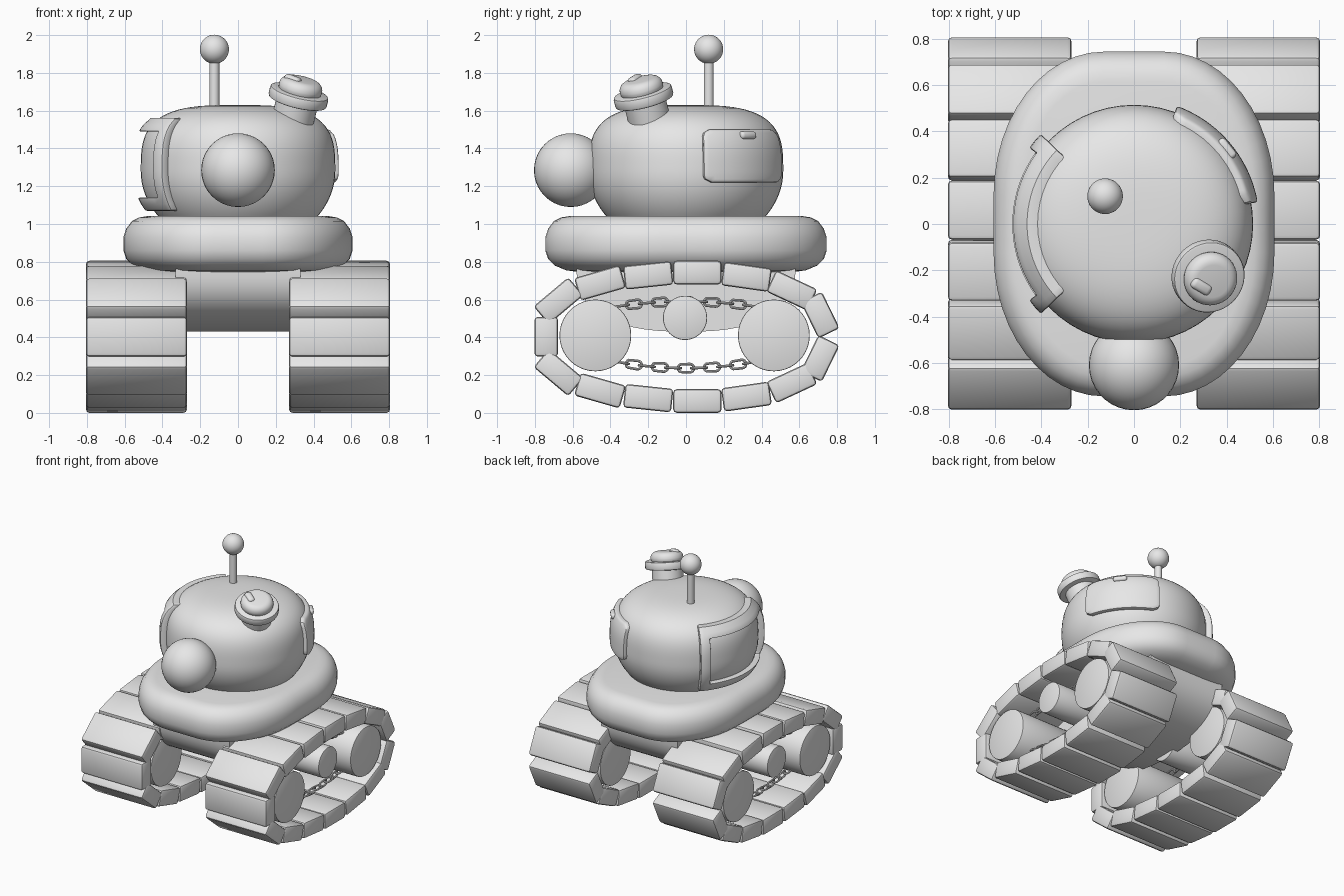
import bpy, bmesh, math
from math import sin, cos, radians, pi
from mathutils import Matrix, Vector

if "Cube" in bpy.data.objects:
    bpy.data.objects.remove(bpy.data.objects["Cube"])

COLOUR = (0.8, 0.8, 0.8, 1)
grey = bpy.data.materials.new("light_grey")
grey.use_nodes = True
grey.diffuse_color = COLOUR
grey.node_tree.nodes["Principled BSDF"].inputs["Base Color"].default_value = COLOUR
parts = []


def finish(name, bm, matrix=Matrix(), bevel=0.0, segments=2):
    """Bevel the sharp edges, then turn the bmesh into an object."""
    bmesh.ops.recalc_face_normals(bm, faces=bm.faces)
    if bevel:
        sharp = [e for e in bm.edges if len(e.link_faces) == 2 and e.calc_face_angle() > 0.8]
        bmesh.ops.bevel(bm, geom=sharp, offset=bevel, segments=segments,
                        profile=0.5, affect='EDGES', clamp_overlap=True)
    mesh = bpy.data.meshes.new(name)
    bm.to_mesh(mesh)
    bm.free()
    mesh.materials.append(grey)
    return place(name, mesh, matrix)


def place(name, mesh, matrix):
    ob = bpy.data.objects.new(name, mesh)
    ob.matrix_world = matrix
    bpy.context.collection.objects.link(ob)
    parts.append(ob)
    return ob


def box(name, size, matrix, bevel, segments=2):
    bm = bmesh.new()
    bmesh.ops.create_cube(bm, size=1, matrix=Matrix.Diagonal((*size, 1)))
    return finish(name, bm, matrix, bevel, segments)


def cylinder(name, radius, start, end, bevel=0.0, segments=2):
    start, end = Vector(start), Vector(end)
    axis = end - start
    bm = bmesh.new()
    bmesh.ops.create_cone(bm, cap_ends=True, segments=40, radius1=radius,
                          radius2=radius, depth=axis.length)
    turn = axis.to_track_quat('Z', 'Y').to_matrix().to_4x4()
    return finish(name, bm, Matrix.Translation((start + end) / 2) @ turn, bevel, segments)


def ball(name, radius, centre):
    bm = bmesh.new()
    bmesh.ops.create_uvsphere(bm, u_segments=36, v_segments=20, radius=radius)
    return finish(name, bm, Matrix.Translation(centre))


def loft(name, rings):
    """Skin a stack of closed rings and cap both ends."""
    bm = bmesh.new()
    rows = [[bm.verts.new(p) for p in ring] for ring in rings]
    n = len(rows[0])
    for a, b in zip(rows, rows[1:]):
        for i in range(n):
            bm.faces.new((a[i], a[(i + 1) % n], b[(i + 1) % n], b[i]))
    bm.faces.new(rows[0])
    bm.faces.new(rows[-1])
    return finish(name, bm)


# Head: a dome, squarer above than below
HEAD_Z, HEAD_R = 1.28, 0.515


def head_radius(z):
    d = z - HEAD_Z
    if d > 0:
        return HEAD_R * max(0.0, 1 - (d / 0.35) ** 3.2) ** (1 / 3.2)
    return HEAD_R * math.sqrt(1 - (d / 0.418) ** 2)


heights = [1.02 + (HEAD_Z - 1.02) * i / 8 for i in range(8)]
heights += [HEAD_Z + 0.35 * sin(radians(a)) for a in range(0, 90, 4)]
loft("head", [[(head_radius(z) * cos(2 * pi * i / 56), head_radius(z) * sin(2 * pi * i / 56), z)
               for i in range(56)] for z in heights])


# Hull: a cushion with wide elliptical corners
def hull_ring(inset, z):
    ring = []
    for q, (sx, sy) in enumerate([(1, 1), (-1, 1), (-1, -1), (1, -1)]):
        for k in range(13):
            a = (q + k / 12) * pi / 2
            ring.append((sx * 0.13 + (0.477 - inset) * cos(a),
                         sy * 0.125 + (0.62 - inset) * sin(a), z))
    return ring


hull_profile = [(0.18, 0.745), (0.11, 0.755), (0.05, 0.78), (0.015, 0.815), (0, 0.86),
                (0, 0.93), (0.015, 0.975), (0.045, 1.015), (0.085, 1.035), (0.13, 1.042)]
loft("hull", [hull_ring(i, z) for i, z in hull_profile])

# Belly: a rounded trough between the tracks
trough = []
for i in range(33):
    a = pi * i / 32
    c, s = cos(a), sin(a)
    trough.append((math.copysign(abs(c) ** 0.8, c) * 0.58, 0.77 - 0.34 * s ** 0.8))
loft("belly", [[(x, y, z) for y, z in trough] for x in (-0.33, 0.33)])

# Nose and antenna
ball("nose", 0.195, (0, -0.61, 1.285))
cylinder("antenna_rod", 0.026, (-0.125, 0.12, 1.58), (-0.125, 0.12, 1.88))
ball("antenna_tip", 0.077, (-0.125, 0.12, 1.925))

# Tilted periscope on top of the head
tilt = Vector((0.24, -0.25, 1)).normalized()
collar = Vector((0.32, -0.225, 1.675))
cylinder("scope_neck", 0.112, collar - tilt * 0.16, collar)
cylinder("scope_collar", 0.158, collar - tilt * 0.03, collar + tilt * 0.03, 0.012)
cylinder("scope_cap", 0.117, collar, collar + tilt * 0.095, 0.045, 5)
turn = tilt.to_track_quat('Z', 'Y').to_matrix().to_4x4()
box("scope_catch", (0.05, 0.095, 0.04),
    Matrix.Translation(Vector((0.29, -0.27, 1.765))) @ turn @ Matrix.Rotation(0.25, 4, 'Z'), 0.018, 3)


# Plates that follow the curve of the head
def plate(name, middle, half, z0, z1, lift, cols, rows, corner=0.0, border=0):
    bm = bmesh.new()
    grid = []
    for j in range(rows + 1):
        v = j / rows
        edge = max(0.0, corner - min(v, 1 - v)) / corner if corner else 0
        width = half * (1 - 0.16 * (1 - math.sqrt(1 - edge * edge)))
        z = z0 + (z1 - z0) * v
        r = head_radius(z) - 0.02
        line = []
        for i in range(cols + 1):
            a = radians(middle + width * (2 * i / cols - 1))
            line.append(bm.verts.new((r * cos(a), r * sin(a), z)))
        grid.append(line)
    for j in range(rows):
        for i in range(cols):
            hole = border and border <= i < cols - border and border <= j < rows - border
            if not hole:
                bm.faces.new((grid[j][i], grid[j][i + 1], grid[j + 1][i + 1], grid[j + 1][i]))
    bmesh.ops.delete(bm, geom=[v for v in bm.verts if not v.link_faces], context='VERTS')
    raised = bmesh.ops.extrude_face_region(bm, geom=bm.faces[:])["geom"]
    for v in raised:
        if isinstance(v, bmesh.types.BMVert):
            v.co += Vector((v.co.x, v.co.y, 0)).normalized() * (lift + 0.02)
    return finish(name, bm, bevel=0.01)


plate("window_frame", 180, 44, 1.07, 1.56, 0.045, 22, 14, border=2)
plate("side_hatch", 40, 30, 1.22, 1.50, 0.028, 20, 16, corner=0.15)
box("hatch_handle", (0.045, 0.1, 0.04),
    Matrix.Translation((0.4, 0.325, 1.47)) @ Matrix.Rotation(radians(39), 4, 'Z'), 0.016, 3)

# Track plates: y, height from the track centre, slope, length
TRACK_Z = 0.403
upper = [(-0.675, 0.19, 40, 0.24), (-0.455, 0.285, 16, 0.25), (-0.2, 0.325, 6, 0.255),
         (0.06, 0.34, 0, 0.255), (0.32, 0.317, -8, 0.255), (0.56, 0.245, -25, 0.24),
         (0.71, 0.115, -64, 0.215)]
shoes = [(-0.74, 0, 90, 0.21)] + upper + [(y, -h, -s, n) for y, h, s, n in upper]


# One chain link, stretched into a stadium
bpy.ops.mesh.primitive_torus_add(major_segments=16, minor_segments=8,
                                 major_radius=0.022, minor_radius=0.007)
sample = bpy.context.object
link_mesh = sample.data
bpy.data.objects.remove(sample)
link_mesh.name = "chain_link"
link_mesh.materials.append(grey)
for v in link_mesh.vertices:
    v.co.y += math.copysign(0.02, v.co.y)


def chain(name, x, z, curve):
    for i in range(11):
        y = (i - 5) * 0.069
        place(name, link_mesh, Matrix.Translation((x, y, z + curve * y * y))
              @ Matrix.Rotation(math.atan(2 * curve * y), 4, 'X')
              @ Matrix.Rotation(pi / 2 * (i % 2), 4, 'Y'))


# Both running gears
for side, s in (("left", 1), ("right", -1)):
    for y, h, slope, length in shoes:
        box(side + "_track_plate", (0.535, length, 0.125),
            Matrix.Translation((s * 0.5375, y, TRACK_Z + h)) @ Matrix.Rotation(radians(slope), 4, 'X'),
            0.018)
    for name, y, z, r in (("front_wheel", -0.48, 0.41, 0.19), ("back_wheel", 0.465, 0.41, 0.19),
                          ("middle_wheel", -0.005, 0.503, 0.117)):
        cylinder(side + "_" + name, r, (s * 0.285, y, z), (s * 0.785, y, z), 0.006)
    chain(side + "_upper_chain", s * 0.64, 0.59, -0.2)
    chain(side + "_lower_chain", s * 0.64, 0.237, 0.25)

# Smooth shading with sharp edges kept
bpy.ops.object.select_all(action='DESELECT')
for ob in parts:
    ob.select_set(True)
bpy.context.view_layer.objects.active = parts[0]
bpy.ops.object.shade_smooth_by_angle(angle=radians(35))
